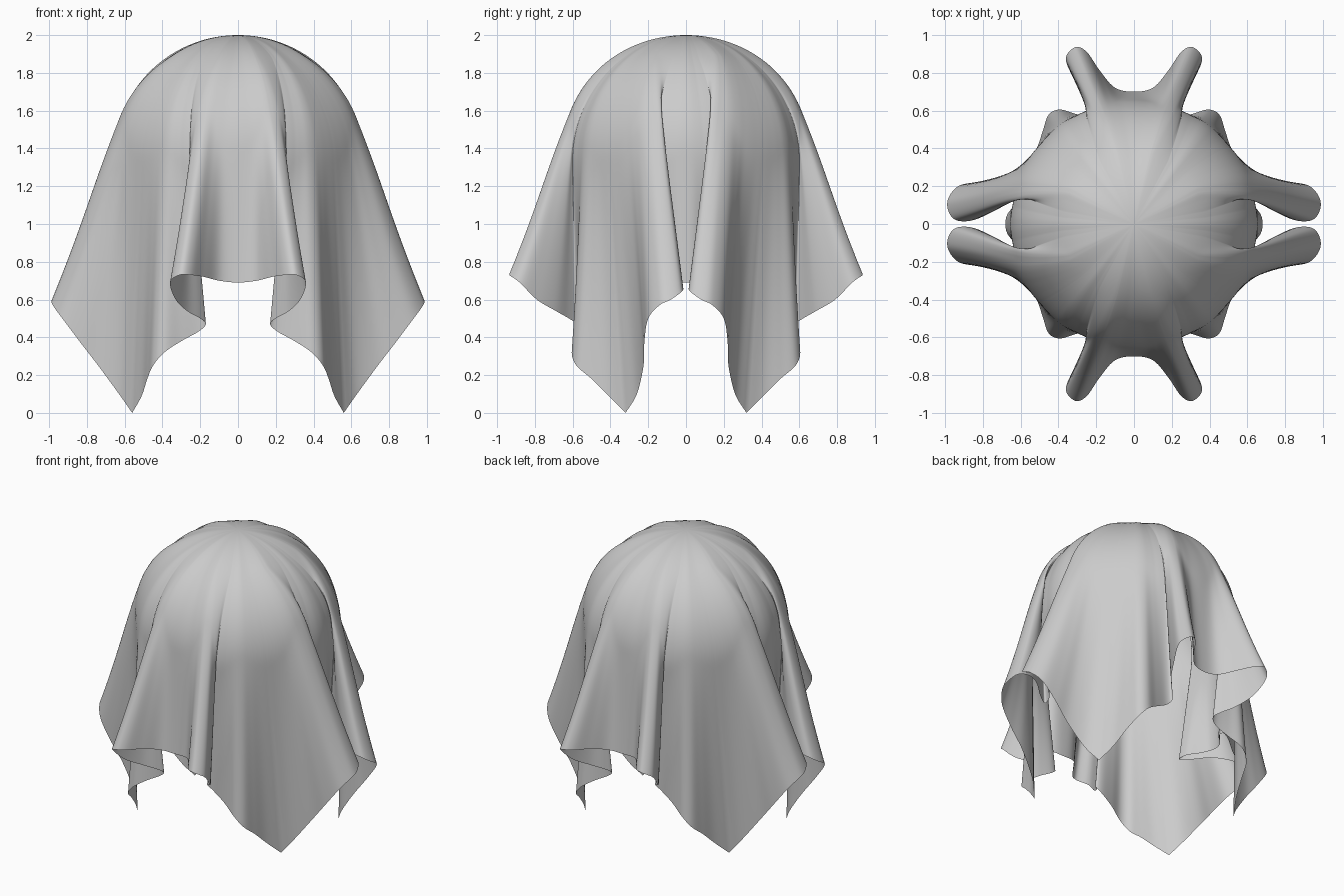
import bpy, bmesh, math
from mathutils import Vector

if "Cube" in bpy.data.objects:
    bpy.data.objects.remove(bpy.data.objects["Cube"])

R = 0.65                       # radius of the ball the sheet hangs over
C = Vector((0, 0, 1.35))       # centre of that ball
TH0 = 0.62                     # polar angle where folds begin
ROWS, SUB = 56, 6

# Hem of one quarter: mid-front edge to corner, then corner to mid-side edge
FRONT = [(0, .70, .69), (.10, .72, .70), (.18, .81, .72), (.25, .91, .73),
         (.31, .935, .73), (.36, .88, .69), (.33, .79, .60), (.27, .69, .54),
         (.20, .62, .50), (.17, .58, .47), (.21, .565, .43), (.30, .58, .38),
         (.39, .605, .32), (.45, .58, .25), (.48, .50, .18), (.51, .41, .09),
         (.56, .32, 0)]
SIDE = [(.56, .32, 0), (.63, .26, .10), (.74, .225, .25), (.84, .22, .38),
        (.93, .20, .50), (.98, .14, .57), (.985, .08, .60), (.95, .025, .64),
        (.88, .015, .66), (.80, .04, .67), (.72, .10, .68), (.64, .17, .67),
        (.56, .22, .66), (.57, .16, .67), (.63, .10, .68), (.67, .05, .69),
        (.68, 0, .69)]


def spline(pts, first, last):
    """Catmull-Rom curve through pts, with given phantom end points."""
    p = [Vector(q) for q in [first] + pts + [last]]
    out = []
    for i in range(1, len(p) - 2):
        a, b, c, d = p[i - 1:i + 3]
        for k in range(SUB):
            t = k / SUB
            out.append(0.5 * (2 * b + (c - a) * t + (2 * a - 5 * b + 4 * c - d) * t * t
                              + (3 * b - a - 3 * c + d) * t ** 3))
    return out + [p[-2]]


def fractions(pts):
    """Distance along the curve, from 0 to 1."""
    acc = [0.0]
    for a, b in zip(pts, pts[1:]):
        acc.append(acc[-1] + (b - a).length)
    return [s / acc[-1] for s in acc]


def strand(hem, phi):
    """Taut thread: from the top over the ball, then straight to the hem."""
    az = Vector((math.sin(phi), math.cos(phi), 0))
    a = az * math.sin(TH0) + Vector((0, 0, math.cos(TH0)))
    h = hem - C
    d = h.length
    side = (h - a * h.dot(a)).normalized()
    beta = max(0.0, a.angle(h) - math.acos(R / d))
    leave = (a * math.cos(beta) + side * math.sin(beta)) * R
    l1, l2, l3 = R * TH0, R * beta, (h - leave).length
    weight = min(1, max(0, (math.hypot(hem.x, hem.y) - 0.62) / 0.36))
    pts = []
    for j in range(1, ROWS + 1):
        v = j / ROWS
        s = v * (l1 + l2 + l3)
        if s < l1:
            q = (az * math.sin(s / R) + Vector((0, 0, math.cos(s / R)))) * R
        elif s < l1 + l2:
            t = (s - l1) / R
            q = (a * math.cos(t) + side * math.sin(t)) * R
        else:
            q = leave.lerp(h, (s - l1 - l2) / l3)
        # ridges lift slightly off the ball
        q = q + q.normalized() * 0.03 * weight * math.sin(math.pi * v) ** 2
        pts.append(C + q)
    return pts


# Quarter sheet
front = spline(FRONT, (-.10, .72, .70), (.61, .23, -.09))
side = spline(SIDE, (.49, .38, -.10), (.67, -.05, .69))
rays = [strand(p, math.atan(t)) for p, t in zip(front, fractions(front))]
rays += [strand(p, math.pi / 2 - math.atan(1 - t))
         for p, t in list(zip(side, fractions(side)))[1:]]
for q in rays[0]:
    q.x = 0
for q in rays[-1]:
    q.y = 0

bm = bmesh.new()
apex = bm.verts.new(C + Vector((0, 0, R)))
cols = [[bm.verts.new(q) for q in ray] for ray in rays]
for a, b in zip(cols, cols[1:]):
    bm.faces.new((apex, b[0], a[0]))
    for j in range(ROWS - 1):
        bm.faces.new((a[j], b[j], b[j + 1], a[j + 1]))
for f in bm.faces:
    f.smooth = True
mesh = bpy.data.meshes.new("draped_sheet")
bm.to_mesh(mesh)
bm.free()
sheet = bpy.data.objects.new("draped_sheet", mesh)
bpy.context.collection.objects.link(sheet)

# Mirror the quarter to all four sides
m = sheet.modifiers.new("mirror", 'MIRROR')
m.use_axis = (True, True, False)
m.merge_threshold = 0.0002
